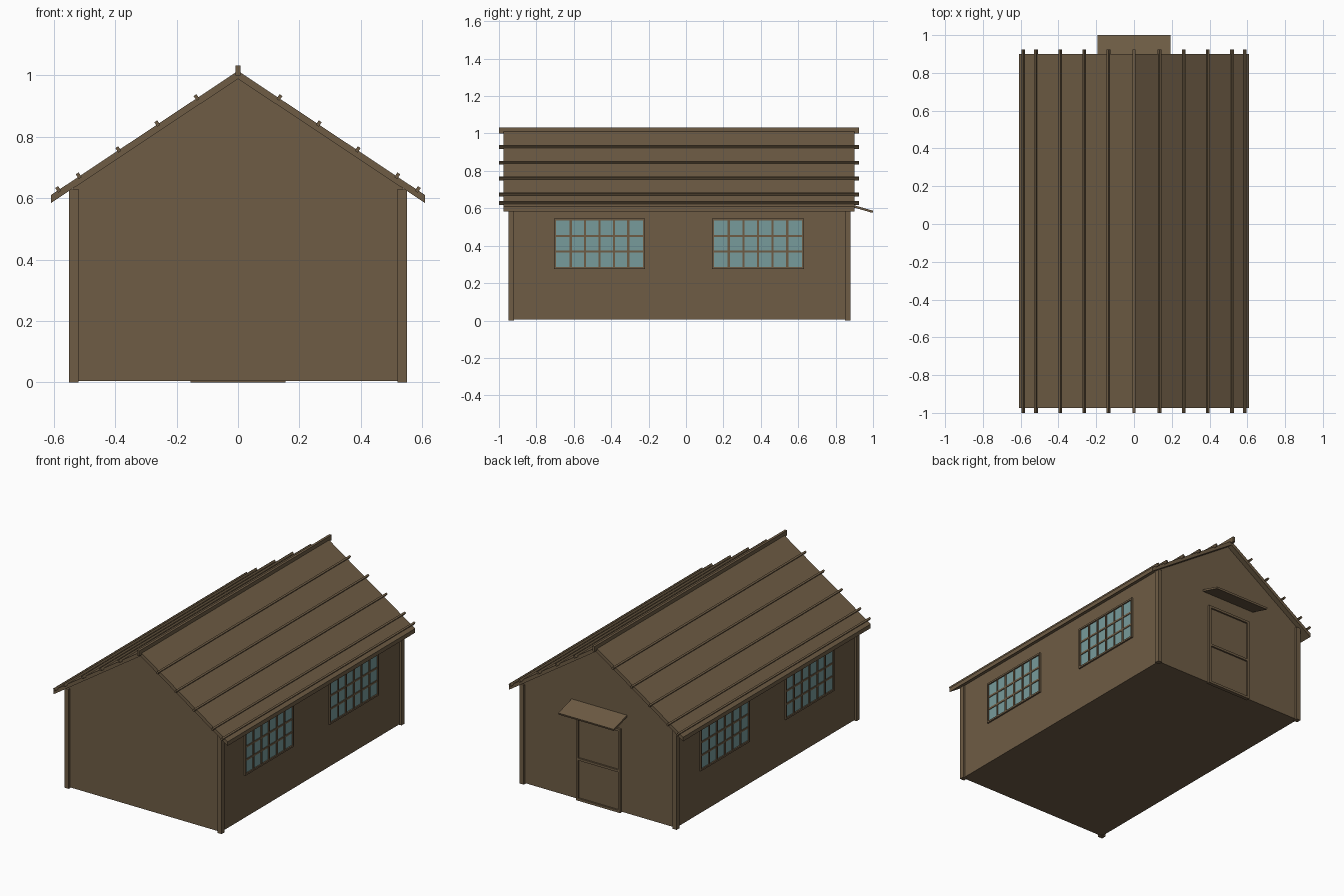
import bpy, bmesh, math
from mathutils import Matrix

if "Cube" in bpy.data.objects:
    bpy.data.objects.remove(bpy.data.objects["Cube"])


def material(name, rgb):
    m = bpy.data.materials.new(name)
    m.diffuse_color = (*rgb, 1)
    m.use_nodes = True
    m.node_tree.nodes["Principled BSDF"].inputs["Base Color"].default_value = m.diffuse_color
    return m


WOOD = material("brown_wood", (0.156, 0.107, 0.059))
GLASS = material("teal_glass", (0.184, 0.328, 0.328))


def finish(name, bm, mat):
    bmesh.ops.recalc_face_normals(bm, faces=bm.faces)
    me = bpy.data.meshes.new(name)
    bm.to_mesh(me)
    bm.free()
    me.materials.append(mat)
    ob = bpy.data.objects.new(name, me)
    bpy.context.collection.objects.link(ob)
    return ob


def add_box(bm, x0, x1, y0, y1, z0, z1):
    mat = Matrix.Translation(((x0 + x1) / 2, (y0 + y1) / 2, (z0 + z1) / 2)) @ \
        Matrix.Diagonal((x1 - x0, y1 - y0, z1 - z0, 1))
    bmesh.ops.create_cube(bm, size=1, matrix=mat)


def boxes(name, items, mat=WOOD):
    bm = bmesh.new()
    for b in items:
        add_box(bm, *b)
    return finish(name, bm, mat)


def prism(name, profile, y0, y1):
    """Extrude an (x, z) profile along y."""
    bm = bmesh.new()
    face = bm.faces.new([bm.verts.new((x, y0, z)) for x, z in profile])
    ext = bmesh.ops.extrude_face_region(bm, geom=[face])
    for g in ext["geom"]:
        if isinstance(g, bmesh.types.BMVert):
            g.co.y = y1
    return finish(name, bm, WOOD)


SLOPE = 0.664
PITCH = math.atan(SLOPE)
TOP, UNDER = 1.015, 0.989          # ridge heights of the roof's two faces
WX, WY0, WY1 = 0.537, -0.937, 0.867

# Gabled body
eave = UNDER - SLOPE * WX
prism("walls", [(-WX, 0.005), (WX, 0.005), (WX, eave), (0, UNDER), (-WX, eave)], WY0, WY1)

# Corner posts
boxes("corner_posts", [(min(s * 0.52, s * 0.55), max(s * 0.52, s * 0.55), y, y + 0.03, 0, 0.63)
                       for s in (-1, 1) for y in (-0.95, 0.85)])

# Roof sheet
E = 0.61
prism("roof", [(-E, UNDER - SLOPE * E), (0, UNDER), (E, UNDER - SLOPE * E),
               (E, TOP - SLOPE * E), (0, TOP), (-E, TOP - SLOPE * E)], -0.975, 0.9)

# Roof battens and ridge beam
bm = bmesh.new()
for s in (-1, 1):
    for x in (0.135, 0.263, 0.39, 0.519, 0.586):
        bmesh.ops.create_cube(bm, size=1, matrix=Matrix.Translation((s * x, -0.0375, TOP - SLOPE * x + 0.003))
                              @ Matrix.Rotation(s * PITCH, 4, 'Y')
                              @ Matrix.Diagonal((0.011, 1.925, 0.018, 1)))
finish("roof_battens", bm, WOOD)
boxes("ridge_beam", [(-0.008, 0.008, -1.0, 0.925, 1.0, 1.033)])

# Side windows: glass plate, frame and glazing bars
Z0, Z1, F, B = 0.275, 0.545, 0.011, 0.006
for side, s in (("right", 1), ("left", -1)):
    def span(d):
        return tuple(sorted((s * (WX - 0.004), s * (WX + d))))
    for end, y0, y1 in (("front", -0.705, -0.22), ("back", 0.14, 0.63)):
        boxes(f"{side}_{end}_glass", [(*span(0.002), y0 + F, y1 - F, Z0 + F, Z1 - F)], GLASS)
        fr = [(*span(0.01), y0, y0 + F, Z0, Z1), (*span(0.01), y1 - F, y1, Z0, Z1),
              (*span(0.01), y0 + F, y1 - F, Z0, Z0 + F), (*span(0.01), y0 + F, y1 - F, Z1 - F, Z1)]
        boxes(f"{side}_{end}_window_frame", fr)
        bars = []
        for i in range(1, 6):
            y = y0 + F + (y1 - y0 - 2 * F) * i / 6
            bars.append((*span(0.007), y - B, y + B, Z0 + F, Z1 - F))
        for i in range(1, 3):
            z = Z0 + F + (Z1 - Z0 - 2 * F) * i / 3
            bars.append((*span(0.006), y0 + F, y1 - F, z - B, z + B))
        boxes(f"{side}_{end}_glazing_bars", bars)

# Back door: panel, frame and middle rail
D, T = 0.155, 0.015
boxes("door_panel", [(-D + T, D - T, WY1 - 0.01, WY1 + 0.003, 0.002, 0.53 - T)])
boxes("door_frame", [(-D, -D + T, WY1 - 0.01, 0.88, 0, 0.53), (D - T, D, WY1 - 0.01, 0.88, 0, 0.53),
                     (-D + T, D - T, WY1 - 0.01, 0.88, 0.53 - T, 0.53),
                     (-D + T, D - T, WY1 - 0.01, 0.88, 0.255, 0.27),
                     (-D + T, D - T, WY1 - 0.01, 0.88, 0, T)])

# Sloping canopy over the door
canopy = boxes("door_canopy", [(-0.194, 0.194, -0.075, 0.075, -0.006, 0.006)])
canopy.location = (0, 0.9265, 0.602)
canopy.rotation_euler = (-math.atan(0.29), 0, 0)
